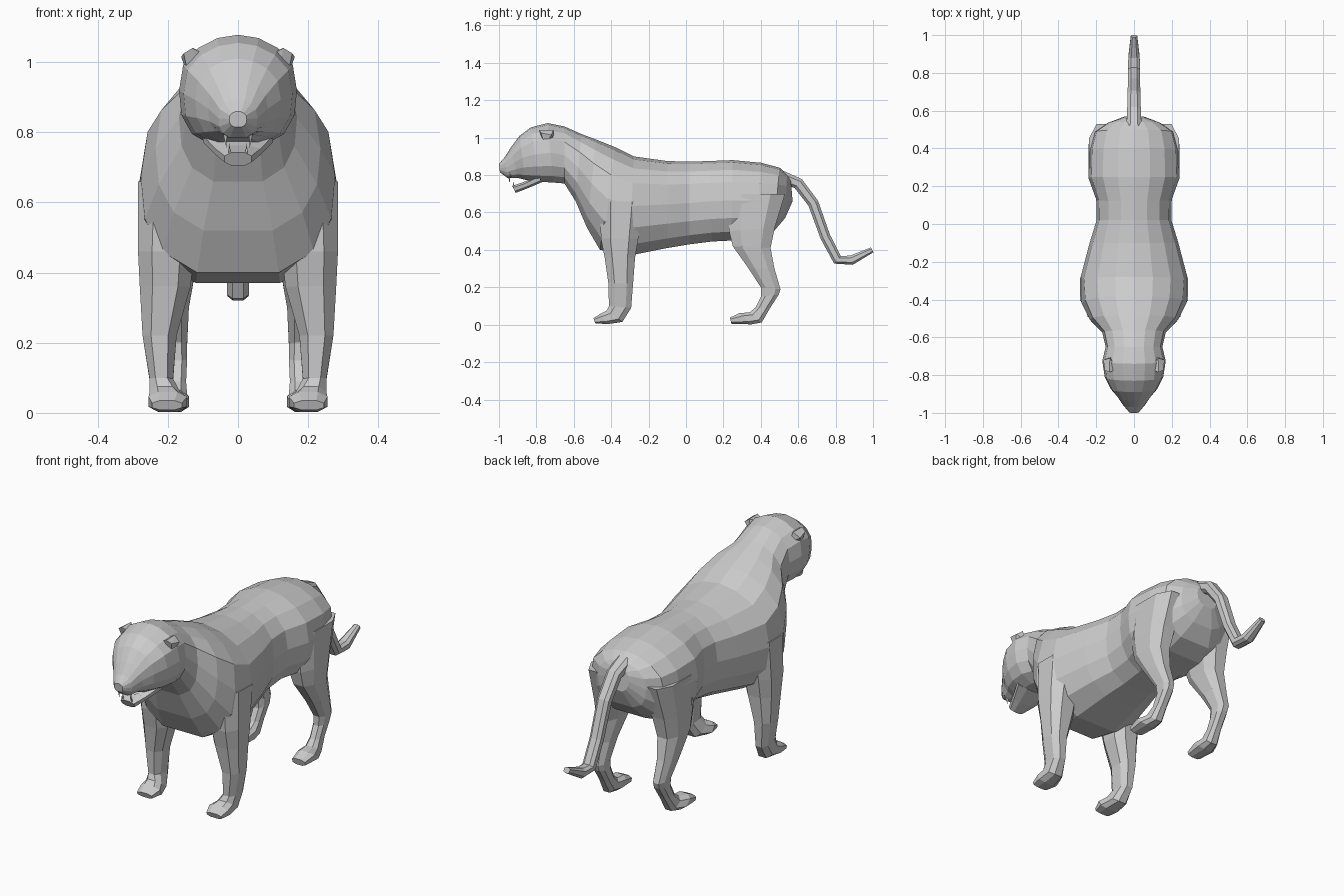
import bpy, bmesh, math
from mathutils import Vector

# half profiles: (fraction from ring start to ring end, width factor)
BODY = [(0, 0), (.03, .35), (.12, .68), (.27, .93), (.5, 1), (.72, .96), (.89, .78), (1, .42)]
LIMB = [(0, .5), (.25, 1), (.75, 1), (1, .5)]


def finish(name, bm, mirror=False):
    bmesh.ops.recalc_face_normals(bm, faces=bm.faces)
    me = bpy.data.meshes.new(name)
    bm.to_mesh(me)
    bm.free()
    ob = bpy.data.objects.new(name, me)
    bpy.context.collection.objects.link(ob)
    if mirror:
        m = ob.modifiers.new("Mirror", 'MIRROR')
        m.use_mirror_merge = False
    return ob


def loft(name, rings, half, mirror=False):
    """Each ring: (y, z) start, (y, z) end, x inner, x outer."""
    prof = half + [(t, -w) for t, w in reversed(half) if w]
    bm = bmesh.new()
    loops = []
    for ay, az, by, bz, x0, x1 in rings:
        c, h = (x0 + x1) / 2, (x1 - x0) / 2
        loops.append([bm.verts.new((c + h * w, ay + (by - ay) * t, az + (bz - az) * t))
                      for t, w in prof])
    n = len(prof)
    for a, b in zip(loops, loops[1:]):
        for i in range(n):
            j = (i + 1) % n
            bm.faces.new((a[i], a[j], b[j], b[i]))
    bm.faces.new(loops[0])
    bm.faces.new(loops[-1])
    return finish(name, bm, mirror)


def hull(name, pts, mirror=True):
    bm = bmesh.new()
    for p in pts:
        bm.verts.new(p)
    bmesh.ops.convex_hull(bm, input=bm.verts)
    return finish(name, bm, mirror)


def spike(name, base, tip, r):
    """Thin three-sided spike."""
    base, tip = Vector(base), Vector(tip)
    d = (tip - base).normalized()
    u = d.cross(Vector((0, 1, 0.3))).normalized()
    v = d.cross(u)
    ring = [base + r * (u * math.cos(k * 2.094) + v * math.sin(k * 2.094)) for k in range(3)]
    return hull(name, ring + [tip])


# head, neck, chest, belly and rump: top point, bottom point, half width
body = [
    (-1.0, .86, -.995, .815, .025), (-.97, .895, -.955, .785, .055),
    (-.935, .95, -.90, .785, .085), (-.89, 1.01, -.86, .775, .122),
    (-.83, 1.055, -.79, .765, .155), (-.74, 1.078, -.71, .76, .168),
    (-.65, 1.06, -.65, .755, .15), (-.56, 1.02, -.59, .66, .168),
    (-.48, .99, -.53, .52, .235), (-.38, .95, -.46, .40, .277),
    (-.28, .90, -.30, .37, .285), (-.10, .875, -.10, .41, .235),
    (.02, .872, .02, .43, .198), (.12, .875, .14, .445, .20),
    (.25, .88, .24, .45, .242), (.40, .866, .38, .46, .238),
    (.50, .84, .47, .50, .212), (.54, .805, .53, .57, .14),
    (.56, .78, .57, .66, .06)]
loft("body", [(a, b, c, d, -w, w) for a, b, c, d, w in body], BODY)

# lower jaw
jaw = [(-.79, .80, -.77, .762, .10), (-.87, .762, -.85, .728, .065), (-.93, .742, -.91, .705, .038)]
loft("lower_jaw", [(a, b, c, d, -w, w) for a, b, c, d, w in jaw], LIMB)

# front legs
loft("front_leg", [
    (-.46, .66, -.23, .66, .10, .285), (-.455, .46, -.255, .46, .125, .285),
    (-.435, .36, -.272, .36, .135, .28), (-.415, .22, -.283, .22, .175, .272),
    (-.412, .10, -.293, .09, .185, .252), (-.425, .075, -.34, .015, .165, .252),
    (-.455, .06, -.42, .003, .145, .255), (-.495, .035, -.485, .008, .16, .245)], LIMB, True)

# hind legs
loft("hind_leg", [
    (.22, .70, .53, .70, .08, .238), (.23, .50, .475, .52, .10, .24),
    (.25, .42, .452, .41, .12, .235), (.335, .30, .473, .30, .14, .225),
    (.40, .20, .505, .19, .145, .21), (.40, .15, .495, .16, .145, .205),
    (.37, .09, .45, .09, .148, .205), (.34, .066, .405, .012, .145, .215),
    (.285, .062, .35, .002, .14, .235), (.235, .038, .243, .005, .15, .225)], LIMB, True)

# tail: rings square to a bent path of (y, z, radius)
path = [(.51, .79, .04), (.60, .755, .036), (.68, .65, .034), (.745, .47, .032),
        (.81, .347, .032), (.885, .345, .03), (.995, .40, .017)]
rings = []
for i, (y, z, r) in enumerate(path):
    p, q = path[max(i - 1, 0)], path[min(i + 1, len(path) - 1)]
    d = Vector((q[0] - p[0], q[1] - p[1])).normalized()
    k = r * .85
    rings.append((y - d.y * k, z + d.x * k, y + d.y * k, z - d.x * k, -r, r))
loft("tail", rings, LIMB)

# ears
hull("ear", [(.155, -.775, 1.025), (.13, -.785, 1.04), (.162, -.72, 1.015), (.128, -.71, 1.04),
             (.11, -.76, .96), (.14, -.755, .955), (.11, -.70, .98), (.09, -.77, 1.02)])

# teeth
spike("upper_fang", (.035, -.945, .795), (.033, -.943, .755), .007)
spike("lower_fang", (.025, -.92, .735), (.025, -.925, .768), .006)

# whiskers
for i in range(3):
    spike("whisker", (.04, -.95, .81 - .008 * i), (.085, -.935 + .01 * i, .815 - .014 * i), .0008)
